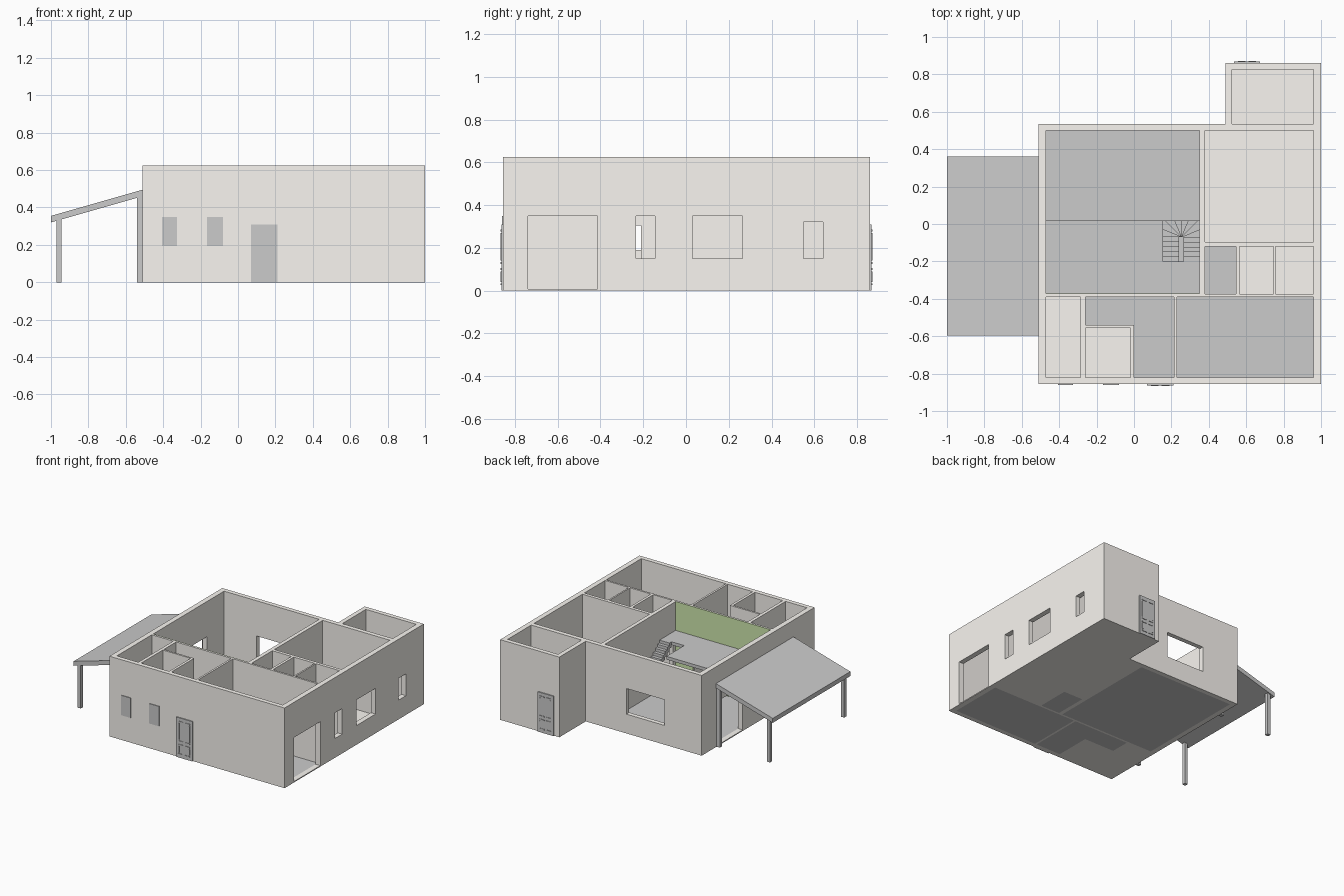
import bpy, bmesh, math
from mathutils import Vector

if "Cube" in bpy.data.objects:
    bpy.data.objects.remove(bpy.data.objects["Cube"])


def material(name, rgb):
    m = bpy.data.materials.new(name)
    m.diffuse_color = (*rgb, 1)
    m.use_nodes = True
    m.node_tree.nodes["Principled BSDF"].inputs["Base Color"].default_value = m.diffuse_color
    return m


PLASTER = material("plaster", (0.95, 0.92, 0.88))
GREEN = material("green_paint", (0.62, 0.8, 0.42))
H = 0.625      # wall height
T = 0.008      # floor thickness


def finish(name, bm, mat=None):
    bmesh.ops.recalc_face_normals(bm, faces=bm.faces)
    me = bpy.data.meshes.new(name)
    bm.to_mesh(me)
    bm.free()
    ob = bpy.data.objects.new(name, me)
    bpy.context.collection.objects.link(ob)
    if mat:
        me.materials.append(mat)
    return ob


def add_box(bm, x0, x1, y0, y1, z0, z1):
    vs = bmesh.ops.create_cube(bm, size=1)["verts"]
    for v in vs:
        v.co = ((x0 + x1) / 2 + v.co.x * (x1 - x0),
                (y0 + y1) / 2 + v.co.y * (y1 - y0),
                (z0 + z1) / 2 + v.co.z * (z1 - z0))


def add_prism(bm, pts, vec):
    face = bm.faces.new([bm.verts.new(p) for p in pts])
    new = bmesh.ops.extrude_face_region(bm, geom=[face])["geom"]
    if not any(f is face for f in bm.faces):
        return
    bmesh.ops.translate(bm, vec=Vector(vec),
                        verts=[g for g in new if isinstance(g, bmesh.types.BMVert)])


def boxes(name, items, mat=None):
    bm = bmesh.new()
    for b in items:
        add_box(bm, *b)
    return finish(name, bm, mat)


def prism(name, pts, vec, mat=None):
    bm = bmesh.new()
    add_prism(bm, pts, vec)
    return finish(name, bm, mat)


def cut(ob, box):
    c = boxes("cutter", [box])
    c.hide_render = True
    m = ob.modifiers.new("cut", "BOOLEAN")
    m.operation, m.solver, m.object = "DIFFERENCE", "EXACT", c
    bpy.context.view_layer.objects.active = ob
    bpy.ops.object.modifier_apply(modifier=m.name)
    bpy.data.objects.remove(c)


# House shell: solid footprint with rooms and openings carved out
outline = [(-0.51, -0.855), (1, -0.855), (1, 0.86), (0.49, 0.86), (0.49, 0.535), (-0.51, 0.535)]
walls = prism("walls", [(x, y, 0) for x, y in outline], (0, 0, H), PLASTER)

plain_rooms = [(0.38, 0.96, -0.095, 0.50), (0.525, 0.96, 0.535, 0.825),
               (0.565, 0.745, -0.375, -0.12), (0.757, 0.96, -0.375, -0.12),
               (-0.26, -0.02, -0.82, -0.555), (-0.47, -0.285, -0.82, -0.39)]
grey_rooms = {"living_floor": (-0.47, 0.35, -0.375, 0.50),
              "closet_floor": (0.38, 0.545, -0.375, -0.12),
              "garage_floor": (0.23, 0.96, -0.82, -0.39),
              "hall_floor": (0.0, 0.215, -0.82, -0.39),
              "hall_nook_floor": (-0.26, 0.0, -0.54, -0.39)}
for r in plain_rooms:
    cut(walls, (*r, T, 1))
for name, r in grey_rooms.items():
    grow = 0.05 if name == "hall_nook_floor" else 0   # overlap into the hall
    cut(walls, (r[0], r[1] + grow, r[2], r[3], -0.1, 1))
    boxes(name, [(*r, 0, T)])

openings = [
    (0.93, 1.1, -0.74, -0.415, T, 0.35),      # garage opening
    (0.93, 1.1, -0.235, -0.145, 0.15, 0.35),  # right windows
    (0.93, 1.1, 0.03, 0.265, 0.15, 0.35),
    (0.93, 1.1, 0.55, 0.64, 0.15, 0.32),
    (-0.19, 0.14, 0.45, 0.6, 0.15, 0.35),     # back window
    (-0.6, -0.45, 0.03, 0.29, T, 0.35),       # porch doorway
    (-0.6, -0.45, -0.30, -0.15, 0.19, 0.35),  # porch window
    (0.33, 0.80, -0.34, -0.21, T, 0.305),     # inner doorways
    (0.07, 0.20, -0.40, -0.36, T, 0.305),
]
for o in openings:
    cut(walls, o)

# Green accent wall around the hall doorway
boxes("green_wall", [(-0.47, 0.07, -0.376, -0.372, T, H), (0.20, 0.35, -0.376, -0.372, T, H),
                     (0.07, 0.20, -0.376, -0.372, 0.305, H)], GREEN)

# Upper floor with a notch for the stairs
prism("mezzanine", [(x, y, 0.375) for x, y in
      [(-0.47, -0.372), (0.35, -0.372), (0.35, -0.20), (0.155, -0.20), (0.155, 0.02), (-0.47, 0.02)]],
      (0, 0, 0.025))

# Winder staircase: straight flight, half turn, straight flight
bm = bmesh.new()
N, WIND, rise = 5, 8, 0.4 / 18
cx, cy, hx, hy = 0.2525, -0.07, 0.0975, 0.09
run = 0.13 / N
for i in range(N):
    y = -0.20 + i * run
    z = (i + 1) * rise
    add_box(bm, 0.155, 0.24, y, y + run, max(T, z - 2 * rise), z)
    z = (2 * N + WIND - i) * rise
    add_box(bm, 0.265, 0.35, y, y + run, z - 2 * rise, z)


def edge_point(a):
    c, s = math.cos(a), math.sin(a)
    k = min(hx / max(abs(c), 1e-6), hy / max(abs(s), 1e-6))
    return (cx + c * k, cy + s * k)


corners = [math.atan2(hy, hx), math.atan2(hy, -hx)]
for i in range(WIND):
    a0, a1 = math.pi * (1 - i / WIND), math.pi * (1 - (i + 1) / WIND)
    angles = [a0] + [c for c in corners if a1 + 1e-4 < c < a0 - 1e-4] + [a1]
    z = (N + i + 1) * rise
    pts = [(cx, cy)] + [edge_point(a) for a in angles]
    add_prism(bm, [(x, y, z - 2 * rise) for x, y in pts], (0, 0, 2 * rise))
finish("staircase", bm)


# Panelled outside doors (d = outward direction along y)
def door(name, x0, x1, y, d):
    def b(xa, xb, za, zb, ya, yb):
        return (xa, xb, min(y + d * ya, y + d * yb), max(y + d * ya, y + d * yb), za, zb)
    boxes(name, [b(x0, x1, 0, 0.31, -0.004, 0.008)])
    xm, w, bars = (x0 + x1) / 2, 0.008, []
    for za, zb in ((0.025, 0.105), (0.125, 0.285)):
        l, r = x0 + 0.02, x1 - 0.02
        for z in (za, zb - w):
            bars += [b(l, xm - 0.008, z, z + w, 0.006, 0.012), b(xm + 0.008, r, z, z + w, 0.006, 0.012)]
        for x in (l, r - w):
            bars += [b(x, x + w, za + 0.016, zb - 0.016, 0.006, 0.012)]
    boxes(name + "_moulding", bars)


door("front_door", 0.07, 0.21, -0.855, -1)
door("back_door", 0.535, 0.673, 0.86, 1)

# Front window panes
for i, (a, b) in enumerate(((-0.405, -0.325), (-0.165, -0.08))):
    boxes(f"front_window_{i + 1}", [(a, b, -0.86, -0.85, 0.195, 0.35)])

# Porch: sloping roof on four posts
prism("porch_roof", [(-1, -0.595, 0.32), (-0.51, -0.595, 0.46), (-0.51, -0.595, 0.495), (-1, -0.595, 0.355)],
      (0, 0.955, 0))
for side, y in (("back", 0.325), ("front", -0.59)):
    boxes(f"outer_post_{side}", [(-0.97, -0.943, y, y + 0.027, 0, 0.335)])
    boxes(f"inner_post_{side}", [(-0.539, -0.511, y, y + 0.027, 0, 0.46)])
